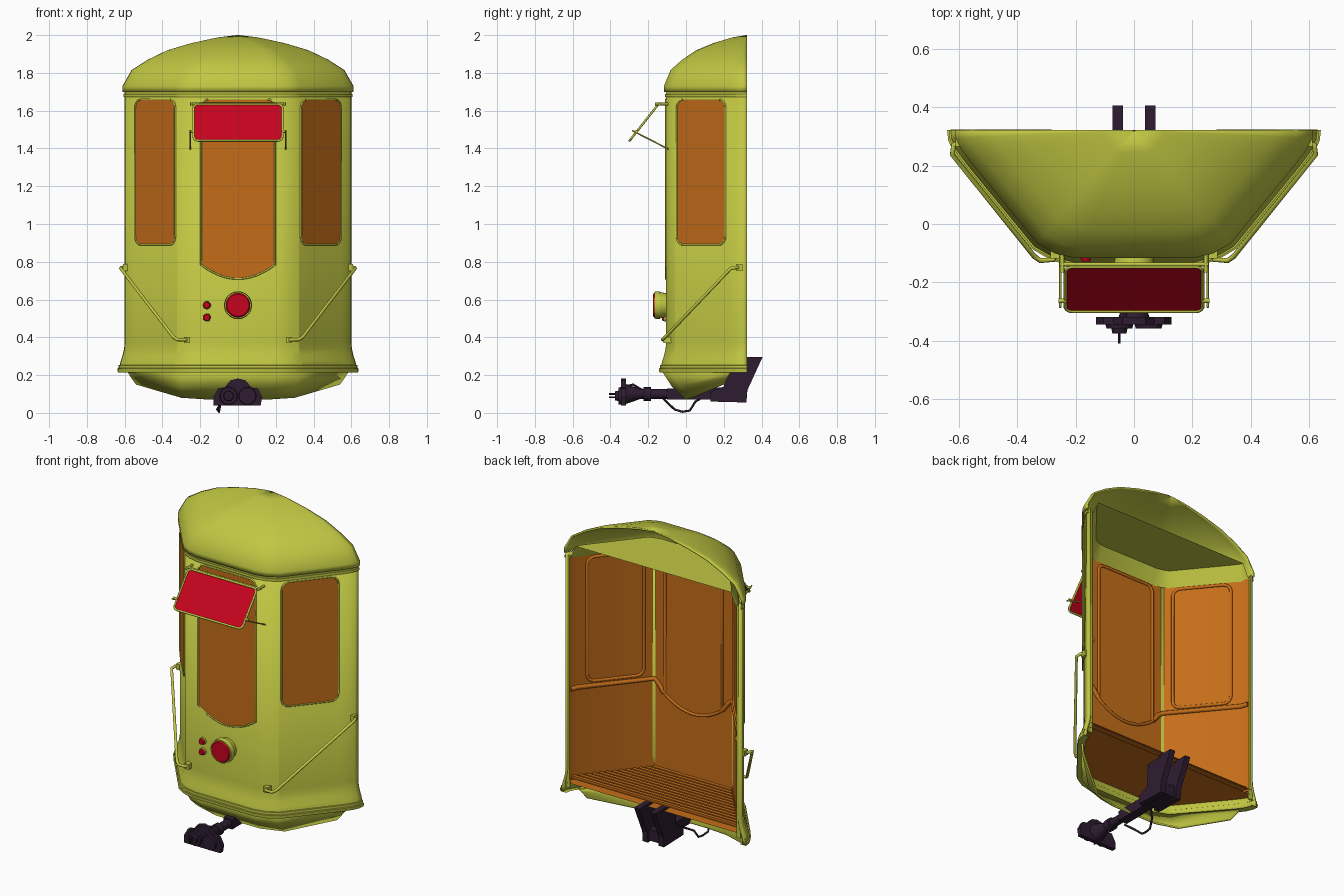
import bpy, bmesh, math
from mathutils import Vector, Matrix

if "Cube" in bpy.data.objects:
    bpy.data.objects.remove(bpy.data.objects["Cube"])


def material(name, rgb):
    m = bpy.data.materials.new(name)
    m.use_nodes = True
    m.diffuse_color = (*rgb, 1)
    m.node_tree.nodes["Principled BSDF"].inputs["Base Color"].default_value = (*rgb, 1)
    return m


GREEN = material("olive green", (0.53, 0.57, 0.055))
ORANGE = material("warm orange", (0.56, 0.155, 0.01))
RED = material("signal red", (0.57, 0.001, 0.013))
DARK = material("dark plum", (0.027, 0.012, 0.03))


def finish(bm, name, mat, recalc=False, smooth=35):
    if recalc:
        bmesh.ops.recalc_face_normals(bm, faces=bm.faces)
    me = bpy.data.meshes.new(name)
    bm.to_mesh(me)
    bm.free()
    ob = bpy.data.objects.new(name, me)
    bpy.context.collection.objects.link(ob)
    me.materials.append(mat)
    if smooth:
        bpy.ops.object.select_all(action='DESELECT')
        ob.select_set(True)
        bpy.context.view_layer.objects.active = ob
        bpy.ops.object.shade_smooth_by_angle(angle=math.radians(smooth))
    return ob


def loft(name, rows, mat, thickness=0, cap=False, smooth=35):
    """Sheet through rows of points, each running from -x round the front to +x."""
    bm = bmesh.new()
    grid = [[bm.verts.new(p) for p in row] for row in rows]
    for low, high in zip(grid, grid[1:]):
        for i in range(len(low) - 1):
            bm.faces.new((low[i], low[i + 1], high[i + 1], high[i]))
    if cap:
        bm.faces.new(grid[-1])
    ob = finish(bm, name, mat, smooth=smooth)
    if thickness:
        ob.modifiers.new("thickness", 'SOLIDIFY').thickness = thickness


def tube(name, pts, r, mat, cyclic=False):
    cu = bpy.data.curves.new(name, 'CURVE')
    cu.dimensions = '3D'
    cu.bevel_depth, cu.bevel_resolution, cu.use_fill_caps = r, 2, True
    sp = cu.splines.new('POLY')
    sp.points.add(len(pts) - 1)
    for p, co in zip(sp.points, pts):
        p.co = (*co, 1)
    sp.use_cyclic_u = cyclic
    cu.materials.append(mat)
    ob = bpy.data.objects.new(name, cu)
    bpy.context.collection.objects.link(ob)


def cylinder(name, x, z, y_back, y_front, r_back, r_front, mat, sides=24):
    bm = bmesh.new()
    place = Matrix.Translation((x, (y_back + y_front) / 2, z)) @ Matrix.Rotation(math.pi / 2, 4, 'X')
    bmesh.ops.create_cone(bm, cap_ends=True, segments=sides, radius1=r_back, radius2=r_front,
                          depth=y_back - y_front, matrix=place)
    finish(bm, name, mat, recalc=True)


def prism(name, pts, a, b, mat, axis='X'):
    """Profile extruded from a to b along x (points are y, z) or along y (points are x, z)."""
    bm = bmesh.new()
    at = (lambda p, d: (d, p[0], p[1])) if axis == 'X' else (lambda p, d: (p[0], d, p[1]))
    f = bm.faces.new([bm.verts.new(at(p, a)) for p in pts])
    ext = bmesh.ops.extrude_face_region(bm, geom=[f], use_keep_orig=True)
    move = Vector(at((0, 0), b - a))
    bmesh.ops.translate(bm, vec=move, verts=[v for v in ext["geom"] if isinstance(v, bmesh.types.BMVert)])
    finish(bm, name, mat, recalc=True, smooth=0)


def box(name, x0, x1, y0, y1, z0, z1, mat):
    prism(name, [(y0, z0), (y1, z0), (y1, z1), (y0, z1)], x0, x1, mat)


def rounded(w, v0, v1, r, sag=0):
    """Outline of half width w; the bottom is a bowed arc when sag is given."""
    corners = [(w - r, v1 - r, 0), (r - w, v1 - r, 90)]
    if not sag:
        corners += [(r - w, v0 + r, 180), (w - r, v0 + r, 270)]
    out = [(cx + r * math.cos(math.radians(a + k * 18)), cy + r * math.sin(math.radians(a + k * 18)))
           for cx, cy, a in corners for k in range(6)]
    if sag:
        out += [(w * t / 8, v0 + sag * (t / 8) ** 2) for t in range(-8, 9)]
    return out


def pane(name, outline, origin, u, v, n, mat, frame_r, inside=False):
    u, v, n, origin = Vector(u), Vector(v), Vector(n), Vector(origin)
    pts = [origin + u * a + v * b for a, b in outline]
    bm = bmesh.new()
    f = bm.faces.new([bm.verts.new(p + n * 0.003) for p in pts])
    f.normal_update()
    if f.normal.dot(n) < 0:
        f.normal_flip()
    finish(bm, name, mat, smooth=0)
    tube(name + "_frame", [p + n * 0.002 for p in pts], frame_r, GREEN, True)
    if inside:
        tube(name + "_inner_frame", [p - n * 0.031 for p in pts], 0.009, ORANGE, True)


# Plan of the cab: flat nose, rounded corners, slanting sides
BACK = 0.322
HALF = [(0.2, -0.105), (0.265, -0.09), (0.322, -0.058), (0.55, 0.22),
        (0.583, 0.265), (0.598, 0.297), (0.6, BACK)]
PLAN = [Vector((-x, y)) for x, y in reversed(HALF)] + [Vector(p) for p in HALF]


def ring(z, off=0.0, scale=1.0):
    """Plan at height z, offset outwards, then scaled about the middle of the back."""
    row = []
    for i, p in enumerate(PLAN):
        t = PLAN[min(i + 1, len(PLAN) - 1)] - PLAN[max(i - 1, 0)]
        n = Vector((t.y, -t.x)).normalized()
        if i in (0, len(PLAN) - 1):
            n = Vector((math.copysign(1, p.x), 0))
        q = p + n * off
        row.append((q.x * scale, BACK + (q.y - BACK) * scale, z))
    return row


def both_sides(half):
    return [(-x, y, z) for x, y, z in reversed(half)] + half


# Body shell, rims, roof and ceiling
loft("body_shell", [ring(*r) for r in [(0.22, 0.03), (0.25, 0.027), (0.275, 0.021), (0.305, 0.011),
                                       (0.34, 0.003), (0.375,), (1.7,)]], GREEN, thickness=0.015, smooth=20)
loft("lower_rim", [ring(*r) for r in [(0.215, -0.005), (0.215, 0.036), (0.235, 0.039), (0.237, 0.033),
                                      (0.252, 0.033), (0.255, 0.01)]], GREEN)
loft("upper_rim", [ring(*r) for r in [(1.672, -0.01), (1.672, 0.007), (1.688, 0.007), (1.688, -0.01)]], GREEN)
loft("roof", [ring(z, 0.012, s) for z, s in [(1.7, 1), (1.73, 1), (1.815, 0.92), (1.87, 0.78), (1.92, 0.61),
                                             (1.958, 0.4), (1.987, 0.18), (2.0, 0.01)]], GREEN, thickness=0.01)
loft("ceiling", [ring(1.67, -0.028), ring(1.76, -0.07)], GREEN, cap=True)

# Orange lining with one sharp corner each side
LINING = [(0.269, -0.075), (0.555, 0.272), (0.572, BACK)]
loft("inner_lining", [both_sides([(x, y, z) for x, y in LINING]) for z in (1.68, 0.3)], ORANGE)

# Skirt under the body
SKIRT = [[(0.2, -0.125, 0.217), (0.32, -0.075, 0.217), (0.585, 0.235, 0.217)],
         [(0.18, -0.075, 0.14), (0.3, -0.035, 0.14), (0.565, 0.215, 0.185)],
         [(0.15, 0, 0.07), (0.3, 0.03, 0.08), (0.54, 0.2, 0.15)]]
loft("skirt", [both_sides(r) for r in reversed(SKIRT)], GREEN, thickness=0.012)

# Raised floor and slats
loft("floor", [ring(0.28, 0.002), ring(0.312, -0.008)], ORANGE, cap=True)
bm = bmesh.new()
bm.faces.new([bm.verts.new(p) for p in reversed(ring(0.28, 0.002))])
finish(bm, "floor_underside", ORANGE, smooth=0)
for k in range(13):
    y = -0.07 + k * 0.03
    w = min(0.27 + (y + 0.07) * 0.82, 0.565)
    box("floor_slat", -w, w, y, y + 0.021, 0.311, 0.325, ORANGE)

# Windows
UP = (0, 0, 1)
pane("front_window", rounded(0.196, 0.71, 1.66, 0.04, sag=0.075), (0, -0.105, 0), (1, 0, 0), UP,
     (0, -1, 0), ORANGE, 0.005, True)
for s, side in ((1, "left"), (-1, "right")):
    u, n = (s * 0.635, 0.773, 0), (s * 0.773, -0.635, 0)
    pane(side + "_window", rounded(0.166, 0.89, 1.66, 0.045), (s * 0.4365, 0.081, 0), u, UP, n, ORANGE, 0.005, True)
    # Inside ledge below the side window, and end post closing the wall
    tube(side + "_ledge", [(s * 0.2, -0.074, 0.79), (s * 0.24, -0.074, 0.84), (s * 0.268, -0.073, 0.862),
                           (s * 0.553, 0.272, 0.862), (s * 0.57, 0.318, 0.862)], 0.014, ORANGE)
    box(side + "_end_post", s * 0.572, s * 0.599, 0.312, BACK - 0.001, 0.25, 1.69, GREEN)
    # Handrail and its feet
    tube(side + "_handrail", [(s * 0.585, 0.285, 0.77), (s * 0.617, 0.27, 0.77), (s * 0.621, 0.237, 0.765),
                              (s * 0.341, -0.111, 0.4), (s * 0.32, -0.125, 0.388), (s * 0.275, -0.122, 0.387),
                              (s * 0.265, -0.09, 0.387)], 0.009, GREEN)
    box(side + "_handrail_foot", s * 0.255, s * 0.285, -0.118, -0.08, 0.37, 0.403, GREEN)
    box(side + "_handrail_top_foot", s * 0.585, s * 0.61, 0.265, 0.298, 0.752, 0.787, GREEN)
    # Visor stay and hinge bracket
    tube(side + "_visor_stay", [(s * 0.252, -0.09, 1.395), (s * 0.252, -0.285, 1.495)], 0.004, GREEN)
    tube(side + "_visor_pin", [(s * 0.23, -0.262, 1.49), (s * 0.258, -0.262, 1.49)], 0.008, GREEN)
    tube(side + "_visor_bracket", [(s * 0.245, -0.09, 1.635), (s * 0.245, -0.165, 1.635)], 0.007, GREEN)

# Red visor above the front window
pane("visor", rounded(0.235, 0, 0.245, 0.025), (0, -0.297, 1.44), (1, 0, 0), (0, 0.62, 0.785),
     (0, -0.785, 0.62), RED, 0.006)
tube("visor_rod", [(-0.255, -0.138, 1.635), (0.255, -0.138, 1.635)], 0.007, GREEN)

# Lamps
cylinder("headlight_base", 0, 0.57, -0.1, -0.14, 0.062, 0.07, GREEN, 32)
cylinder("headlight_ring", 0, 0.57, -0.138, -0.168, 0.074, 0.071, GREEN, 32)
cylinder("headlight_lens", 0, 0.57, -0.165, -0.176, 0.067, 0.058, RED, 32)
for z in (0.57, 0.505):
    cylinder("marker_ring", -0.165, z, -0.1, -0.116, 0.022, 0.021, GREEN)
    cylinder("marker_lens", -0.165, z, -0.114, -0.128, 0.0195, 0.015, RED)

# Coupler: mounting plates, bar, neck and head
MOUNT = [(0.13, 0.06), (0.32, 0.055), (0.325, 0.12), (0.405, 0.295), (0.21, 0.295), (0.2, 0.14), (0.13, 0.11)]
for s in (1, -1):
    prism("coupler_mount", MOUNT, s * 0.037, s * 0.073, DARK)
    cylinder("coupler_disc", s * 0.05, 0.09, -0.34, -0.358, 0.048, 0.044, DARK)
box("coupler_bar", -0.03, 0.03, -0.1, 0.28, 0.07, 0.13, DARK)
box("coupler_cross_block", -0.04, 0.04, 0.15, 0.31, 0.065, 0.135, DARK)
cylinder("coupler_shaft", 0, 0.1, -0.09, -0.26, 0.026, 0.026, DARK, 16)
cylinder("coupler_collar", 0, 0.1, -0.185, -0.225, 0.036, 0.036, DARK, 16)
cylinder("coupler_cone", 0, 0.1, -0.24, -0.325, 0.026, 0.055, DARK, 16)
HEAD = [(-0.13, 0.04), (0.12, 0.04), (0.128, 0.085), (0.105, 0.13), (0.07, 0.135), (0.04, 0.172), (0, 0.182),
        (-0.04, 0.172), (-0.07, 0.135), (-0.105, 0.13), (-0.13, 0.085)]
prism("coupler_head", HEAD, -0.318, -0.344, DARK, 'Y')
cylinder("coupler_boss", -0.05, 0.09, -0.355, -0.375, 0.028, 0.024, DARK)
for z in (0.082, 0.1):
    cylinder("coupler_pin", -0.05, z, -0.37, -0.408, 0.004, 0.004, DARK, 8)
tube("head_hose", [(-0.03, -0.32, 0.14), (-0.03, -0.28, 0.15), (-0.02, -0.23, 0.12)], 0.006, DARK)
tube("brake_hose", [(-0.03, -0.12, 0.075), (-0.09, -0.1, 0.055), (-0.11, -0.06, 0.018), (-0.1, -0.02, 0.006),
                    (-0.1, 0.02, 0.012), (-0.09, 0.05, 0.06), (-0.04, 0.1, 0.09)], 0.006, DARK)
